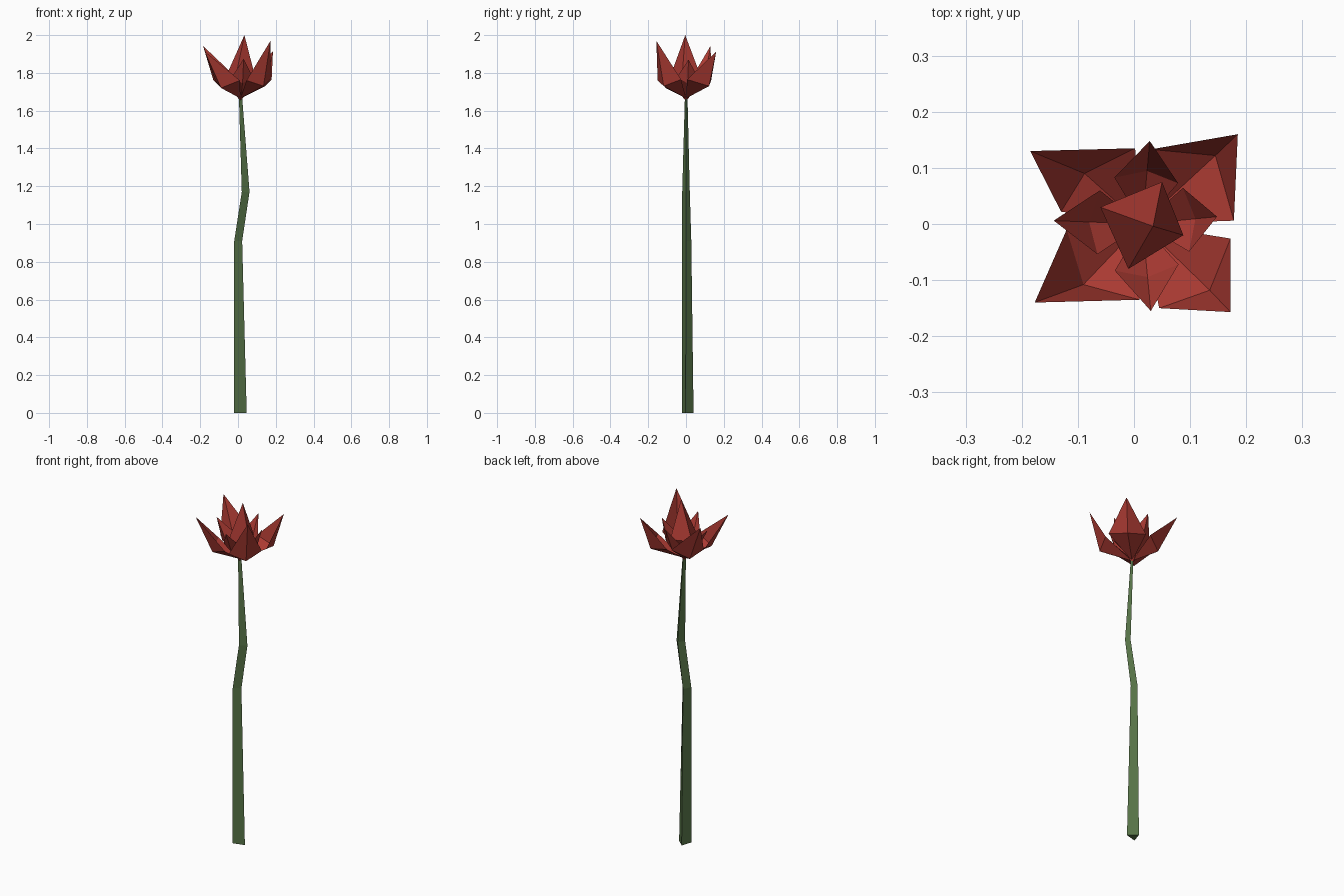
import bpy, bmesh
from mathutils import Vector


def material(name, rgb):
    m = bpy.data.materials.new(name)
    m.diffuse_color = (*rgb, 1)
    return m


RED = material("petal red", (0.40, 0.042, 0.032))
GREEN = material("stem green", (0.091, 0.165, 0.061))


def build(name, verts, faces, mat, closed=True):
    me = bpy.data.meshes.new(name)
    me.from_pydata([tuple(v) for v in verts], [], faces)
    if closed:
        bm = bmesh.new()
        bm.from_mesh(me)
        bmesh.ops.recalc_face_normals(bm, faces=bm.faces)
        bm.to_mesh(me)
        bm.free()
    me.materials.append(mat)
    ob = bpy.data.objects.new(name, me)
    bpy.context.collection.objects.link(ob)
    return ob


# Stem: kinked three-sided tube
rings = [
    (0.00, [(-0.02, -0.02), (0.046, -0.002), (0, 0.04)]),
    (0.91, [(-0.02, -0.02), (0.022, 0), (0, 0.028)]),
    (1.17, [(0.02, -0.02), (0.061, 0), (0.04, 0.02)]),
    (1.67, [(0.005, -0.006), (0.022, 0), (0.012, 0.008)]),
]
verts = [(x, y, z) for z, ring in rings for x, y in ring]
faces = [(2, 1, 0), (9, 10, 11)]
for r in range(3):
    for i in range(3):
        a, b = r * 3 + i, r * 3 + (i + 1) % 3
        faces.append((a, b, b + 3, a + 3))
build("stem", verts, faces, GREEN)

# Flower base: small cup joining petals and stem
build("flower_base",
      [(0.012, 0, 1.65), (0.04, 0, 1.685), (0.014, 0.028, 1.685),
       (-0.012, 0, 1.685), (0.014, -0.028, 1.685)],
      [(0, 1, 2), (0, 2, 3), (0, 3, 4), (0, 4, 1), (1, 2, 3, 4)], RED)


def petal(name, base, side_a, keel, side_b, tip):
    """Folded petal: four triangles meeting at a low keel point."""
    build(name, [base, side_a, keel, side_b, tip],
          [(0, 1, 2), (0, 2, 3), (1, 4, 2), (2, 4, 3)], RED, closed=False)


# Outer petals on the diagonals: side, keel, side, tip
BASE = (0.013, 0, 1.665)
outer = [
    ((0.045, -0.15, 1.76), (0.135, -0.118, 1.73), (0.172, -0.026, 1.765), (0.172, -0.157, 1.97)),
    ((0.178, 0.006, 1.765), (0.145, 0.122, 1.73), (0.03, 0.133, 1.76), (0.185, 0.16, 1.913)),
    ((0.002, 0.135, 1.765), (-0.088, 0.09, 1.72), (-0.13, 0.022, 1.76), (-0.185, 0.13, 1.943)),
    ((-0.12, -0.01, 1.76), (-0.09, -0.108, 1.72), (0.01, -0.135, 1.76), (-0.177, -0.14, 1.915)),
]
for i, points in enumerate(outer):
    petal(f"outer_petal_{i + 1}", BASE, *points)

# Inner petals, smaller, between the outer ones
centre = Vector((0.015, 0, 0))
tips = [(0.03, -0.155, 1.875), (0.148, 0.013, 1.87), (0.028, 0.148, 1.88), (-0.143, 0.006, 1.868)]
for i, t in enumerate(tips):
    out = (Vector((t[0], t[1], 0)) - centre).normalized()
    side = Vector((-out.y, out.x, 0))
    at = lambda o, s, z: centre + out * o + side * s + Vector((0, 0, z))
    petal(f"inner_petal_{i + 1}", (0.015, 0, 1.675), at(0.078, -0.057, 1.775),
          at(0.095, 0, 1.745), at(0.078, 0.057, 1.775), t)

# Central bud: tall four-sided spindle
build("bud",
      [(0.015, 0, 1.68), (-0.06, 0.03, 1.79), (-0.01, -0.08, 1.79),
       (0.088, -0.02, 1.79), (0.05, 0.075, 1.79), (0.034, -0.004, 2.0)],
      [f for i in range(4) for a, b in [(i + 1, (i + 1) % 4 + 1)]
       for f in [(0, a, b), (5, b, a)]], RED)
